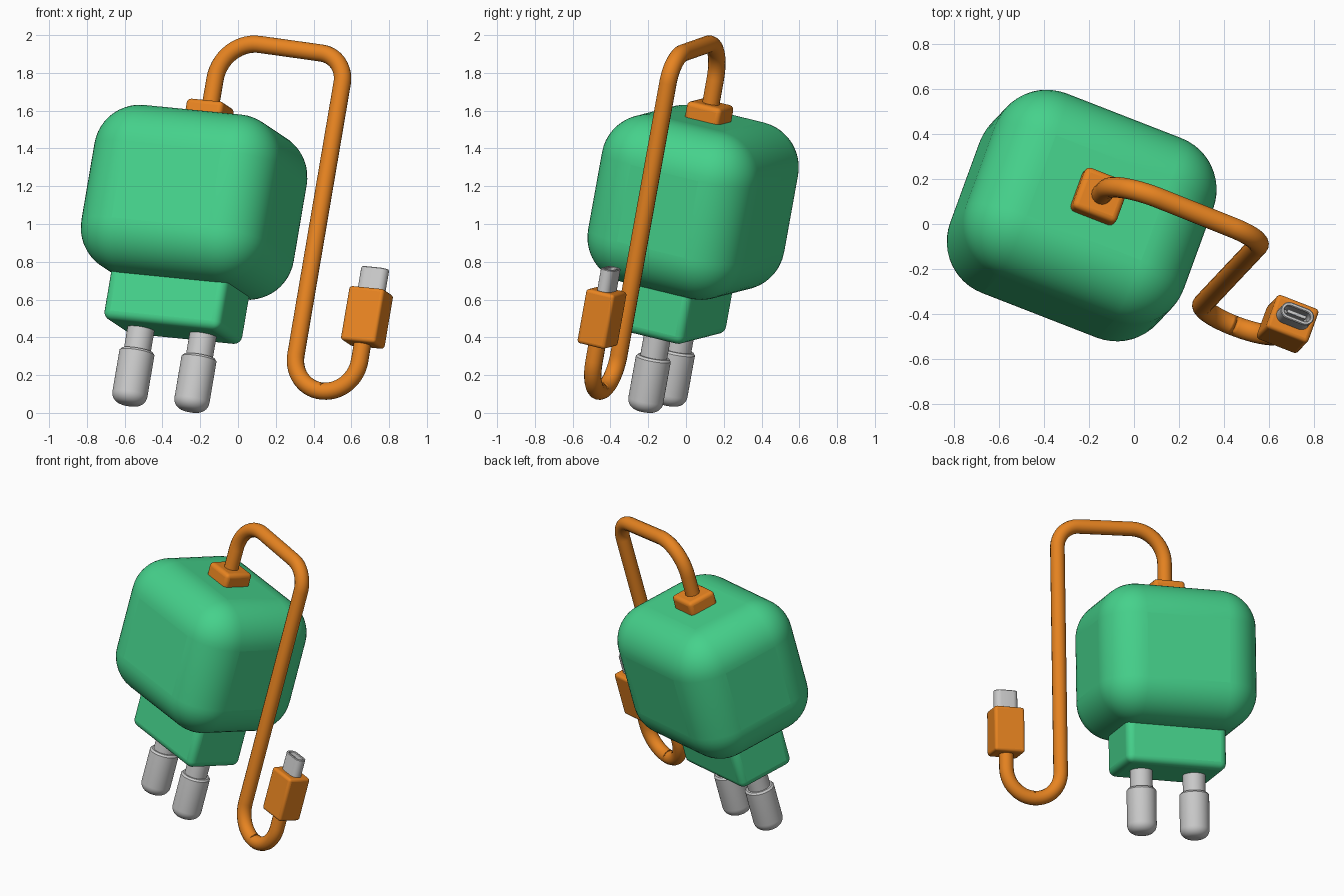
import bpy, bmesh, math
from mathutils import Vector, Matrix

if "Cube" in bpy.data.objects:
    bpy.data.objects.remove(bpy.data.objects["Cube"])

# Tilted frame of the whole charger (u = width, v = depth, w = up)
W = Vector((0.165, 0.175, 0.970)).normalized()
U = Vector((0.927, -0.361, -0.093))
U = (U - W * U.dot(W)).normalized()
V = W.cross(U)
FRAME = Matrix.Translation((-0.2325, 0.0375, 1.115)) @ Matrix((U, V, W)).transposed().to_4x4()


def material(name, colour):
    m = bpy.data.materials.new(name)
    m.diffuse_color = colour
    m.use_nodes = True
    m.node_tree.nodes["Principled BSDF"].inputs["Base Color"].default_value = m.diffuse_color
    return m


GREEN = material("green", (0.06, 0.64, 0.26, 1))
ORANGE = material("orange", (0.80, 0.23, 0.015, 1))


def finish(name, bm, mat=None, bevel=0, segments=4):
    bmesh.ops.recalc_face_normals(bm, faces=bm.faces[:])
    me = bpy.data.meshes.new(name)
    bm.to_mesh(me)
    bm.free()
    ob = bpy.data.objects.new(name, me)
    bpy.context.collection.objects.link(ob)
    ob.matrix_world = FRAME
    if mat:
        me.materials.append(mat)
    if bevel:
        mod = ob.modifiers.new("Bevel", 'BEVEL')
        mod.width, mod.segments = bevel, segments
    bpy.ops.object.select_all(action='DESELECT')
    ob.select_set(True)
    bpy.context.view_layer.objects.active = ob
    bpy.ops.object.shade_smooth_by_angle(angle=math.radians(35))
    return ob


def rounded_box(name, centre, half, mat, bevel, segments=4):
    bm = bmesh.new()
    bmesh.ops.create_cube(bm, size=2)
    bmesh.ops.scale(bm, vec=half, verts=bm.verts)
    bmesh.ops.translate(bm, vec=centre, verts=bm.verts)
    return finish(name, bm, mat, bevel, segments)


def lathe(name, profile, offset):
    bm = bmesh.new()
    vs = [bm.verts.new((r, 0, z)) for r, z in profile]
    edges = [bm.edges.new(p) for p in zip(vs, vs[1:])]
    bmesh.ops.spin(bm, geom=vs + edges, cent=(0, 0, 0), axis=(0, 0, 1),
                   angle=math.tau, steps=40)
    bmesh.ops.remove_doubles(bm, verts=bm.verts, dist=1e-5)
    bmesh.ops.translate(bm, vec=offset, verts=bm.verts)
    return finish(name, bm)


def stadium(half_len, half_thick, n=12):
    pts = []
    for side in (1, -1):
        for i in range(n + 1):
            a = -math.pi / 2 + math.pi * i / n
            pts.append((side * (half_len - half_thick + half_thick * math.cos(a)),
                        side * half_thick * math.sin(a)))
    return pts


def fillet(points, radii, n=14):
    pts = [Vector(p) for p in points]
    out = [pts[0]]
    for a, b, c, r in zip(pts, pts[1:], pts[2:], radii):
        d1, d2 = (a - b).normalized(), (c - b).normalized()
        half = d1.angle(d2) / 2
        centre = b + (d1 + d2).normalized() * r / math.sin(half)
        s = b + d1 * r / math.tan(half) - centre
        e = b + d2 * r / math.tan(half) - centre
        ang = s.angle(e)
        for i in range(n + 1):
            t = i / n
            out.append(centre + (s * math.sin((1 - t) * ang) + e * math.sin(t * ang)) / math.sin(ang))
    return out + [pts[-1]]


# Body, plug base and cable collar
rounded_box("charger_body", (0, 0, 0), (0.52, 0.44, 0.454), GREEN, 0.245, 12)
rounded_box("plug_base", (0, 0, -0.55), (0.334, 0.20, 0.158), GREEN, 0.045, 5)
rounded_box("cable_collar", (0, 0, 0.48), (0.105, 0.10, 0.06), ORANGE, 0.025)

# Two round prongs with a thin neck and a thicker rounded sleeve
R, END, F = 0.094, -1.122, 0.06
prong = [(0, -0.66), (0.072, -0.66), (0.072, -0.825), (0.084, -0.825), (R, -0.837)]
prong += [(R - F + F * math.cos(a), END + F - F * math.sin(a))
          for a in (math.pi / 2 * i / 8 for i in range(9))] + [(0, END)]
for side, x in (("left", -0.177), ("right", 0.177)):
    lathe(side + "_prong", prong, (x, 0, 0))

# Cable: up from the collar, over, down, and round into the connector
curve = bpy.data.curves.new("cable", 'CURVE')
curve.dimensions = '3D'
curve.bevel_depth = 0.046
curve.bevel_resolution = 6
curve.use_fill_caps = True
path = fillet([(0, 0, 0.50), (0, 0, 0.89), (0.717, 0, 0.863), (0.717, 0, -0.944),
               (1.08, 0, -0.944), (1.08, 0, -0.62)], [0.21, 0.15, 0.181, 0.181])
spline = curve.splines.new('POLY')
spline.points.add(len(path) - 1)
for sp, p in zip(spline.points, path):
    sp.co = (*p, 1)
spline.use_smooth = True
cable = bpy.data.objects.new("cable", curve)
cable.matrix_world = FRAME
curve.materials.append(ORANGE)
bpy.context.collection.objects.link(cable)

# Connector housing
rounded_box("connector_housing", (1.08, 0, -0.525), (0.10, 0.082, 0.148), ORANGE, 0.018)

# Hollow metal connector tip
bm = bmesh.new()
outer, inner = stadium(0.077, 0.038), stadium(0.060, 0.021)
loops = [[bm.verts.new((1.08 + x, y, z)) for x, y in ring] for ring, z in
         ((outer, -0.40), (outer, -0.261), (stadium(0.073, 0.034), -0.257),
          (stadium(0.064, 0.025), -0.257), (inner, -0.261), (inner, -0.37))]
n = len(outer)
for a, b in zip(loops, loops[1:]):
    for i in range(n):
        bm.faces.new((a[i], a[(i + 1) % n], b[(i + 1) % n], b[i]))
bm.faces.new(loops[0])
bm.faces.new(loops[-1])
finish("connector_tip", bm)

# Contact tongue inside the tip
rounded_box("contact_tongue", (1.08, 0, -0.325), (0.045, 0.008, 0.05), None, 0.003, 2)
